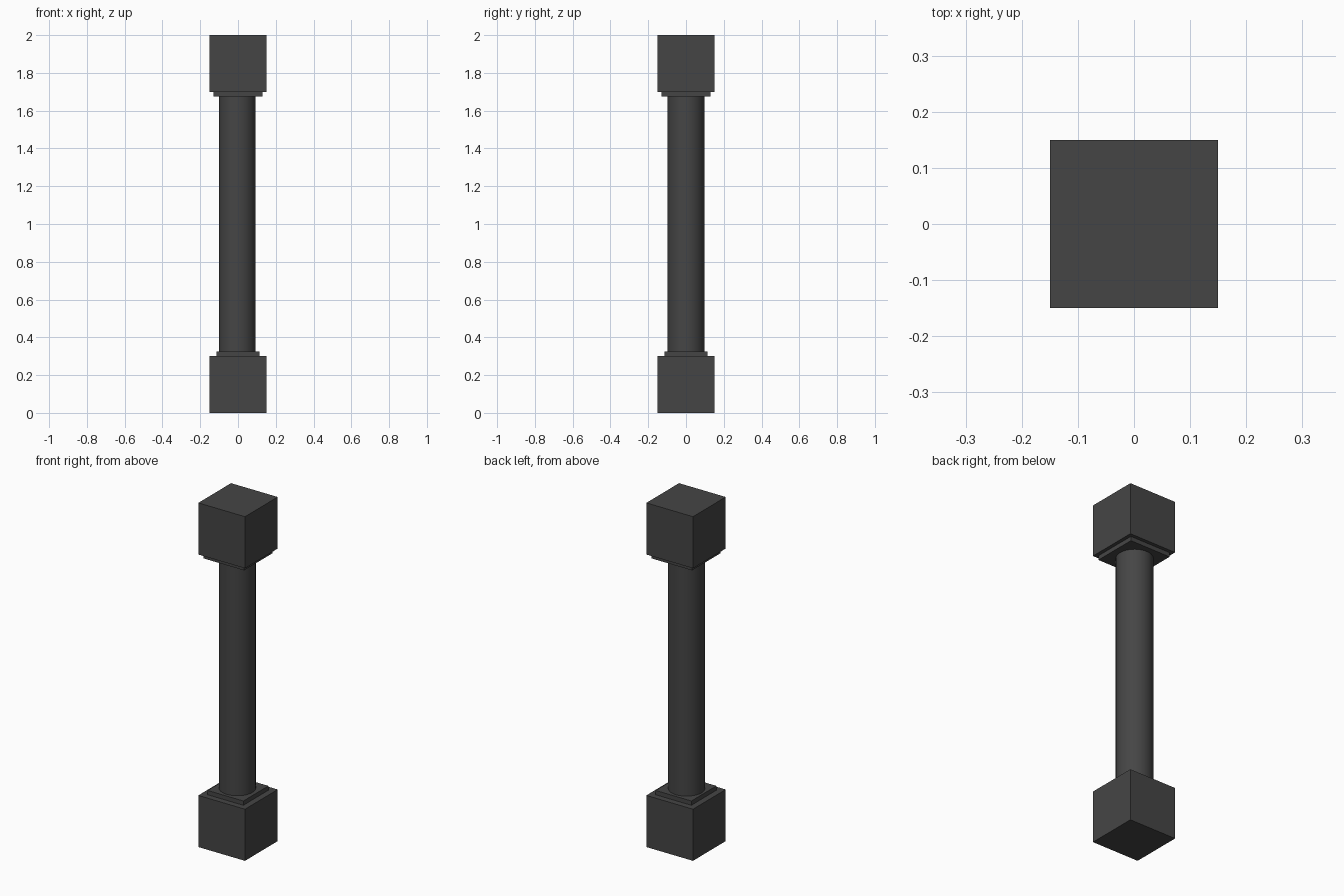
import bpy

if "Cube" in bpy.data.objects:
    bpy.data.objects.remove(bpy.data.objects["Cube"])

# Single dark stone colour
stone = bpy.data.materials.new("dark_grey")
stone.diffuse_color = (0.06, 0.06, 0.06, 1)
stone.use_nodes = True
stone.node_tree.nodes["Principled BSDF"].inputs["Base Color"].default_value = stone.diffuse_color


def block(name, half, z0, z1):
    bpy.ops.mesh.primitive_cube_add(size=1, location=(0, 0, (z0 + z1) / 2))
    ob = bpy.context.object
    ob.name = name
    ob.scale = (2 * half, 2 * half, z1 - z0)
    bpy.ops.object.transform_apply(location=False, rotation=False, scale=True)
    ob.data.materials.append(stone)


# Square base and capital with their thin stepped plates
block("base_block", 0.15, 0.0, 0.30)
block("base_plate", 0.115, 0.30, 0.325)
block("capital_plate", 0.13, 1.675, 1.70)
block("capital_block", 0.15, 1.70, 2.0)

# Round shaft
bpy.ops.mesh.primitive_cylinder_add(vertices=64, radius=0.097, depth=1.35,
                                    location=(-0.004, 0, 1.0))
shaft = bpy.context.object
shaft.name = "shaft"
shaft.data.materials.append(stone)
bpy.ops.object.shade_smooth_by_angle()
